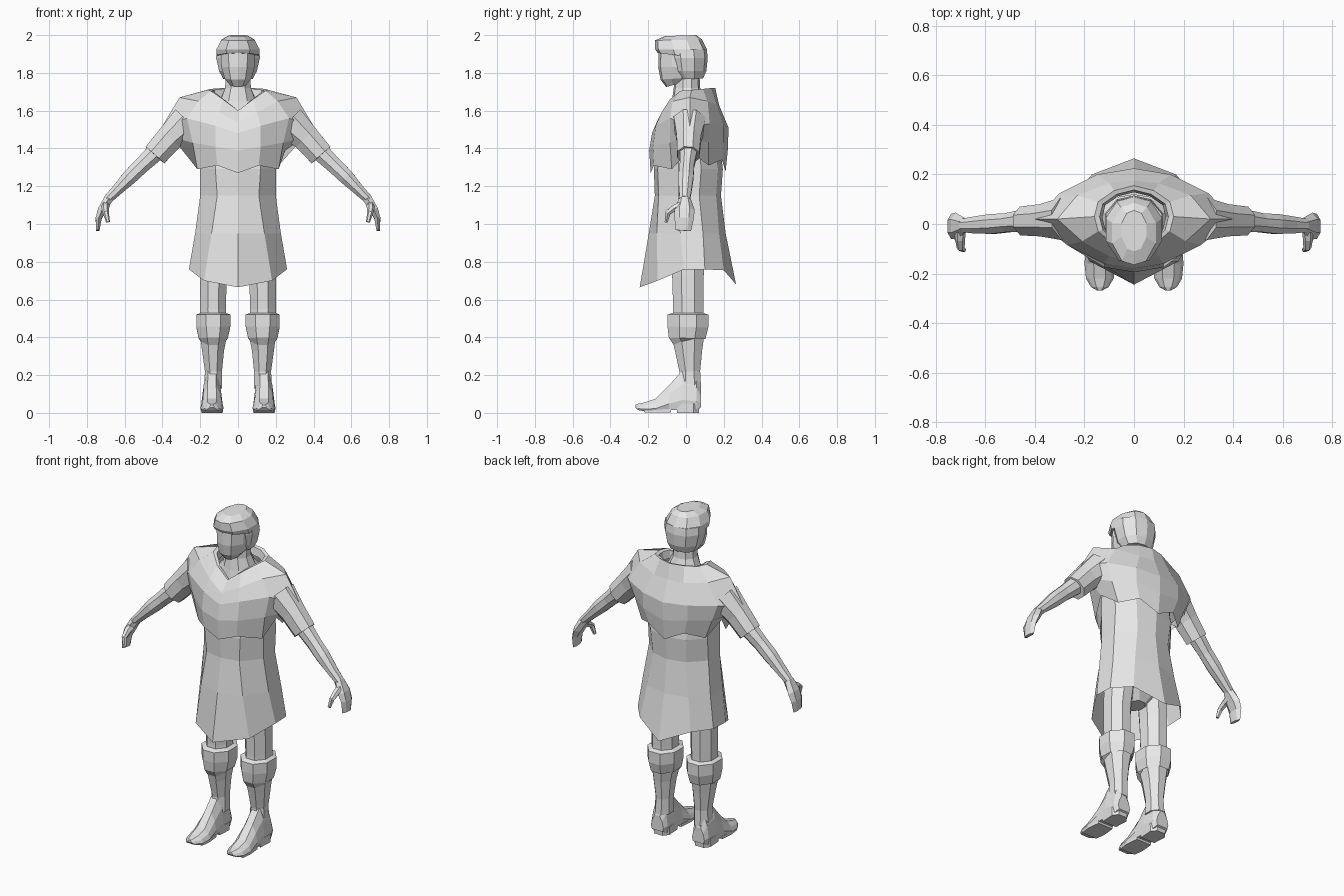
import bpy, bmesh, math
from mathutils import Vector

grey = bpy.data.materials.new("plain_grey")
grey.diffuse_color = (0.8, 0.8, 0.8, 1)


def loft(name, rings, cap_start=True, cap_end=True, mirror=False):
    """Skin a list of equal-length closed rings."""
    bm = bmesh.new()
    rows = [[bm.verts.new(p) for p in r] for r in rings]
    n = len(rows[0])
    for a, b in zip(rows, rows[1:]):
        for i in range(n):
            j = (i + 1) % n
            bm.faces.new((a[i], a[j], b[j], b[i]))
    if cap_start:
        bm.faces.new(rows[0])
    if cap_end:
        bm.faces.new(rows[-1])
    bmesh.ops.recalc_face_normals(bm, faces=bm.faces)
    me = bpy.data.meshes.new(name)
    bm.to_mesh(me)
    bm.free()
    me.materials.append(grey)
    ob = bpy.data.objects.new(name, me)
    bpy.context.collection.objects.link(ob)
    if mirror:
        m = ob.modifiers.new("mirror", 'MIRROR')
        m.use_mirror_merge = False
    return ob


def full(half):
    """Complete a half ring running from front centre to back centre."""
    return half + [(-x, y, z) for x, y, z in half[-2:0:-1]]


def tube(name, path, n=8, ref=(0, 1, 0), **kw):
    """Path entries: x, y, z, radius across, radius along ref."""
    pts = [Vector(p[:3]) for p in path]
    rings = []
    for i, p in enumerate(path):
        t = (pts[min(i + 1, len(pts) - 1)] - pts[max(i - 1, 0)]).normalized()
        u = Vector(ref)
        u = (u - t * u.dot(t)).normalized()
        v = t.cross(u)
        ring = []
        for k in range(n):
            a = math.tau * (k + 0.5) / n
            s = 1 / math.cos(math.pi / n)
            ring.append(pts[i] + v * math.cos(a) * p[3] * s + u * math.sin(a) * p[4] * s)
        rings.append(ring)
    return loft(name, rings, **kw)


# tunic skirt, open at the hem
def level(z, half):
    return full([(x, y, z) for x, y in half])


loft("tunic", [
    level(1.42, [(0, -.15), (.12, -.13), (.2, -.04), (.2, .07), (.12, .15), (0, .18)]),
    level(1.29, [(0, -.17), (.12, -.15), (.2, -.04), (.2, .08), (.12, .17), (0, .195)]),
    level(1.15, [(0, -.165), (.11, -.145), (.2, -.04), (.2, .07), (.11, .16), (0, .185)]),
    level(.95, [(0, -.197), (.14, -.155), (.227, -.03), (.227, .09), (.14, .175), (0, .21)]),
    full([(0, -.245, .665), (.18, -.15, .70), (.26, -.01, .76), (.255, .1, .76),
          (.17, .2, .755), (0, .265, .68)]),
], cap_end=False)

# shoulder mantle with a turned-in V collar
collar = [(0, -.10, 1.60), (.08, -.085, 1.66), (.145, -.03, 1.705), (.16, .03, 1.71),
          (.145, .09, 1.715), (.08, .135, 1.72), (0, .155, 1.72)]
loft("mantle", [full(r) for r in [
    [(x * .8, .02 + (y - .02) * .8, z - .05) for x, y, z in collar],
    [(x * .87, .02 + (y - .02) * .87, z - .005) for x, y, z in collar],
    collar,
    [(0, -.155, 1.54), (.1, -.13, 1.59), (.21, -.07, 1.65), (.31, .02, 1.67),
     (.23, .115, 1.65), (.1, .165, 1.63), (0, .175, 1.63)],
    [(0, -.18, 1.48), (.12, -.16, 1.52), (.27, -.085, 1.56), (.40, .02, 1.52),
     (.30, .125, 1.53), (.15, .2, 1.52), (0, .225, 1.51)],
    [(0, -.195, 1.39), (.12, -.175, 1.41), (.24, -.085, 1.43), (.35, .015, 1.46),
     (.26, .12, 1.43), (.15, .2, 1.43), (0, .222, 1.40)],
    [(0, -.187, 1.27), (.11, -.17, 1.31), (.215, -.075, 1.29), (.25, .015, 1.39),
     (.215, .12, 1.31), (.12, .19, 1.34), (0, .21, 1.28)],
]], cap_start=False, cap_end=False)

# sleeves and arms
tube("sleeve", [(.27, .02, 1.54, .09, .085), (.36, .015, 1.455, .072, .065),
                (.44, .012, 1.365, .066, .058)], mirror=True)
tube("arm", [(.36, .012, 1.45, .05, .045), (.447, .012, 1.37, .048, .045),
             (.51, .005, 1.31, .042, .038), (.572, 0, 1.25, .04, .04),
             (.64, -.004, 1.18, .029, .034), (.69, -.006, 1.13, .024, .027)], mirror=True)
tube("hand", [(.685, -.006, 1.135, .024, .027), (.72, -.008, 1.075, .022, .047),
              (.738, -.01, 1.03, .016, .044), (.742, -.015, .965, .009, .036)],
     n=6, mirror=True)
tube("thumb", [(.70, -.01, 1.105, .02, .02), (.703, -.06, 1.085, .017, .018),
               (.70, -.095, 1.06, .014, .014), (.688, -.105, 1.01, .008, .009)],
     n=6, ref=(1, 0, 0), mirror=True)


# neck and head: rings as z, half width, front y, back y
def oval(z, w, f, b, tilt=0):
    half = [(0, f), (.55 * w, f + .06 * (b - f)), (w, f + .35 * (b - f)),
            (w, f + .68 * (b - f)), (.6 * w, f + .93 * (b - f)), (0, b)]
    return full([(x, y, z + tilt * (y - f) / (b - f)) for x, y in half])


loft("neck", [oval(1.57, .15, -.09, .12, .07), oval(1.65, .09, -.075, .09, .03),
              oval(1.72, .068, -.065, .075), oval(1.82, .065, -.06, .07)])
loft("face", [oval(1.725, .042, -.105, 0, .03), oval(1.765, .07, -.135, .03, .01),
              oval(1.83, .088, -.147, .06), oval(1.93, .092, -.145, .06)])
loft("hair_back", [oval(1.765, .078, -.05, .09, .005), oval(1.81, .1, -.09, .108),
                   oval(1.88, .116, -.105, .115), oval(1.925, .113, -.11, .11)])
loft("hair_cap", [oval(1.905, .112, -.15, .112, -.03), oval(1.925, .114, -.163, .11),
                  oval(1.972, .088, -.165, .085, .005), oval(1.995, .05, -.11, .055, .005)])

# legs under the tunic
tube("leg", [(.11, .02, 1.0, .08, .095), (.13, .01, .72, .07, .083),
             (.132, .012, .55, .068, .08), (.13, .01, .40, .07, .085),
             (.132, .014, .33, .058, .072), (.13, .02, .22, .045, .055),
             (.132, .02, .13, .048, .06)], mirror=True)
tube("knee_cuff", [(.131, .01, .53, .068, .08), (.131, .01, .52, .09, .108),
                   (.131, .01, .455, .09, .108), (.131, .006, .395, .077, .097),
                   (.131, .008, .39, .066, .08)], mirror=True)
tube("hips", [(0, .01, 1.0, .17, .12), (0, .01, .86, .15, .11), (0, .01, .78, .05, .06)])

# boots: stations as y, half width, bottom z, top z
stations = [(.08, .042, .03, .12), (.055, .053, .016, .20), (-.02, .054, .016, .225),
            (-.09, .056, .016, .145), (-.16, .062, .006, .075), (-.22, .056, .008, .055),
            (-.255, .035, .015, .048), (-.268, .012, .028, .043)]
boot = []
for y, w, b, t in stations:
    h = t - b
    half = [(0, b), (.85 * w, b), (w, b + .25 * h), (.8 * w, b + .65 * h), (.4 * w, t)]
    ring = half[1:] + [(-x, z) for x, z in half[:0:-1]]
    boot.append([(.138 + x, y, z) for x, z in ring])
loft("boot", boot, mirror=True)
loft("boot_heel", [[(.138 + x * s, .01 + y * s, z) for x, y in
                    ((-.05, -.06), (.05, -.06), (.055, .03), (.03, .062), (-.03, .062), (-.055, .03))]
                   for z, s in ((0, .95), (.05, 1))], mirror=True)
loft("boot_sole", [[(.138 + x, y, z) for x, y in
                    ((-.05, -.08), (.05, -.08), (.058, -.16), (.05, -.22), (-.05, -.22), (-.058, -.16))]
                   for z in (.003, .02)], mirror=True)
